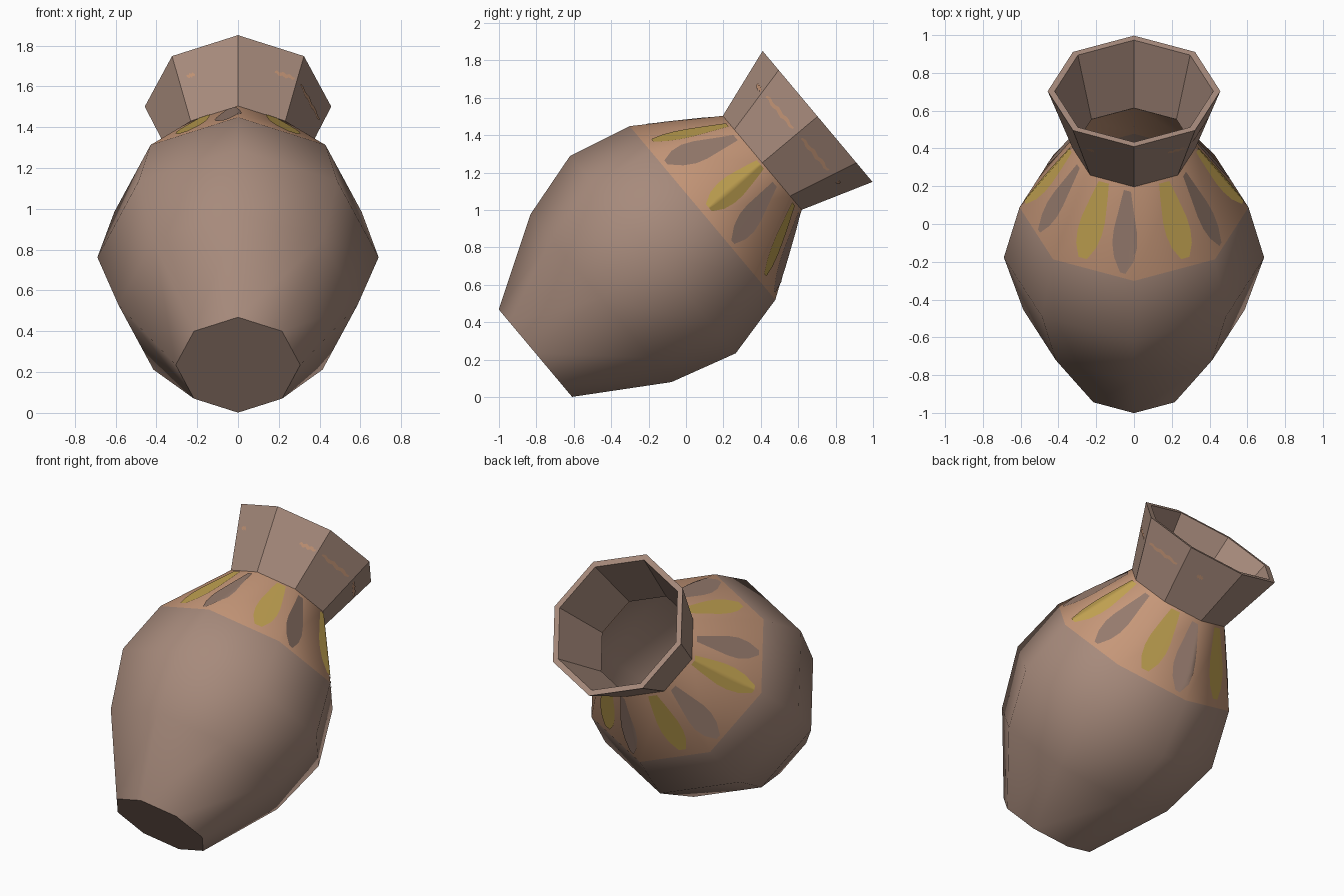
import bpy, math
from mathutils import Vector

if "Cube" in bpy.data.objects:
    bpy.data.objects.remove(bpy.data.objects["Cube"])

# Tilted frame: the jar leans back 50 degrees from upright
TILT = math.radians(50)
AXIS = Vector((0, math.sin(TILT), math.cos(TILT)))
UP = Vector((0, -math.cos(TILT), math.sin(TILT)))
SIDE = Vector((1, 0, 0))
ORIGIN = Vector((0, -0.805, 0.235))
SIDES = 8
STEP = 2 * math.pi / SIDES

# Profiles: (distance along axis, corner radius)
BODY = [(0, 0.305), (0.458, 0.586), (0.82, 0.689), (1.166, 0.606), (1.583, 0.328)]
NECK = [(1.583, 0.328), (1.969, 0.457)]
NECK_WALL = NECK + [(1.969, 0.42), (1.585, 0.318)]


def material(name, rgb):
    m = bpy.data.materials.new(name)
    m.diffuse_color = (*rgb, 1)
    m.use_nodes = True
    m.node_tree.nodes["Principled BSDF"].inputs["Base Color"].default_value = m.diffuse_color
    return m


CLAY = material("clay_brown", (0.385, 0.255, 0.200))
TAN = material("shoulder_tan", (0.565, 0.310, 0.190))
YELLOW = material("petal_yellow", (0.520, 0.350, 0.080))
GREY = material("petal_grey_brown", (0.300, 0.195, 0.152))
STREAK = material("streak_orange", (0.530, 0.290, 0.175))


def point(t, angle, r):
    return ORIGIN + AXIS * t + (UP * math.cos(angle) + SIDE * math.sin(angle)) * r


def radius(profile, t):
    for (t0, r0), (t1, r1) in zip(profile, profile[1:]):
        if t <= t1:
            return r0 + (r1 - r0) * (t - t0) / (t1 - t0)
    return profile[-1][1]


def on_surface(profile, t, angle, lift=0.005):
    # Point just above the flat-sided wall
    flat = math.cos(STEP / 2) / math.cos(angle % STEP - STEP / 2)
    return point(t, angle, radius(profile, t) * flat + lift)


def make(name, verts, faces, mats, smooth):
    me = bpy.data.meshes.new(name)
    me.from_pydata(verts, [], faces)
    for m in mats:
        me.materials.append(m)
    me.polygons.foreach_set("use_smooth", [smooth] * len(me.polygons))
    ob = bpy.data.objects.new(name, me)
    bpy.context.collection.objects.link(ob)
    return ob


def lathe(name, profile, mats, smooth):
    verts = [point(t, k * STEP, r) for t, r in profile for k in range(SIDES)]
    faces = []
    for i in range(len(profile) - 1):
        for k in range(SIDES):
            a, b = i * SIDES + k, i * SIDES + (k + 1) % SIDES
            faces.append((a, b, b + SIDES, a + SIDES))
    return make(name, verts, faces, mats, smooth)


def patch(name, rows, mat):
    # rows: equal-length lists of points, running along the axis
    n = len(rows[0])
    verts = [p for row in rows for p in row]
    faces = [(i * n + j, i * n + j + 1, (i + 1) * n + j + 1, (i + 1) * n + j)
             for i in range(len(rows) - 1) for j in range(n - 1)]
    return make(name, verts, faces, [mat], True)


# Body with a painted shoulder band
body = lathe("jar_body", BODY, [CLAY, TAN], True)
for i, poly in enumerate(body.data.polygons):
    poly.material_index = 1 if i >= 3 * SIDES else 0

# Flat base
make("jar_base", [point(0, k * STEP, BODY[0][1]) for k in range(SIDES)],
     [tuple(reversed(range(SIDES)))], [CLAY], False)

# Flared neck with rim and inner wall
lathe("jar_neck", NECK_WALL, [CLAY], False)


# Painted petals around the shoulder
def petal(name, degrees, t_top, t_tip, widths, mat):
    rows, cols = len(widths), 10
    grid = []
    for i in reversed(range(rows)):
        t = t_top + (t_tip - t_top) * i / (rows - 1)
        half = widths[i] / radius(BODY, t)
        grid.append([on_surface(BODY, t, math.radians(degrees) + half * (2 * j / cols - 1))
                     for j in range(cols + 1)])
    patch(name, grid, mat)


for k in range(6):
    petal(f"yellow_petal_{k + 1}", 30 + 60 * k, 1.57, 1.21,
          [0.03, 0.045, 0.058, 0.07, 0.072, 0.06, 0.025], YELLOW)
    petal(f"grey_petal_{k + 1}", 54 + 60 * k, 1.56, 1.19,
          [0.02, 0.035, 0.05, 0.065, 0.07, 0.055, 0.015], GREY)

# Worn paint streaks around the neck
for k, (a0, a1) in enumerate([(28, 43), (50, 85), (95, 130), (-39, -33), (150, 156)]):
    cols = 10
    grid = [[], []]
    for j in range(cols + 1):
        ang = math.radians(a0 + (a1 - a0) * j / cols)
        mid = 1.828 + 0.005 * math.sin(j * 1.9)
        half = 0.011 * math.sin(math.pi * (j + 1) / (cols + 2)) ** 0.5
        grid[0].append(on_surface(NECK, mid - half, ang, 0.004))
        grid[1].append(on_surface(NECK, mid + half, ang, 0.004))
    patch(f"neck_streak_{k + 1}", grid, STREAK)
